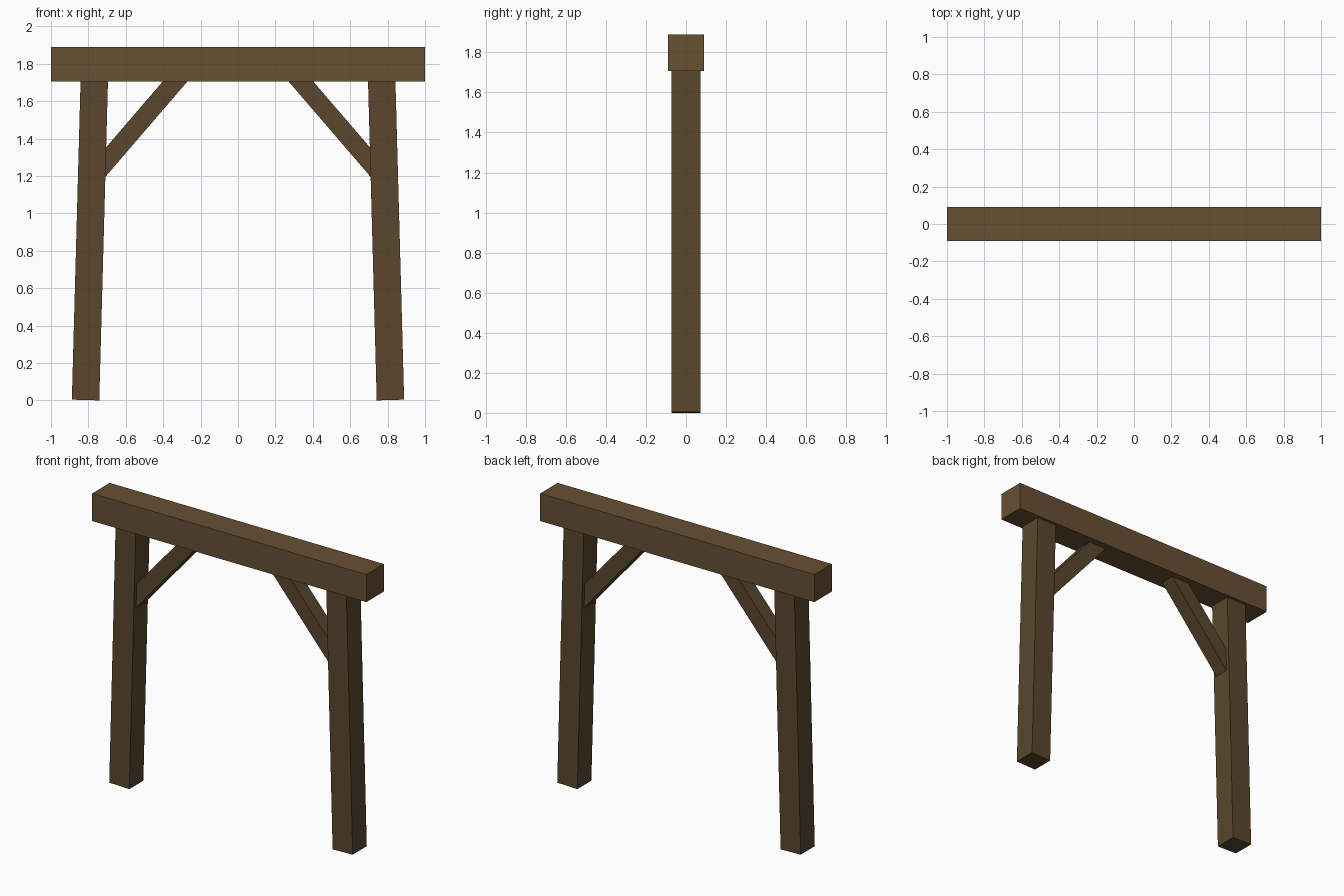
import bpy, bmesh
from mathutils import Vector, Matrix

if "Cube" in bpy.data.objects:
    bpy.data.objects.remove(bpy.data.objects["Cube"])


def material(name, color):
    m = bpy.data.materials.new(name)
    m.diffuse_color = (*color, 1)
    m.use_nodes = True
    m.node_tree.nodes["Principled BSDF"].inputs["Base Color"].default_value = m.diffuse_color
    return m


def timber(name, a, b, width, depth, mat):
    """Square-cut timber from a to b in the XZ plane; width in that plane, depth along Y."""
    a, b = Vector(a), Vector(b)
    d = (b - a).normalized()
    y = Vector((0, 1, 0))
    rot = Matrix((y.cross(d), y, d)).transposed().to_4x4()
    bm = bmesh.new()
    bmesh.ops.create_cube(bm, size=1)
    bmesh.ops.scale(bm, vec=(width, depth, (b - a).length), verts=bm.verts)
    bmesh.ops.transform(bm, matrix=Matrix.Translation((a + b) / 2) @ rot, verts=bm.verts)
    me = bpy.data.meshes.new(name)
    bm.to_mesh(me)
    bm.free()
    me.materials.append(mat)
    ob = bpy.data.objects.new(name, me)
    bpy.context.collection.objects.link(ob)
    return ob


beam_wood = material("beam_wood", (0.135, 0.08, 0.033))
post_wood = material("post_wood", (0.1, 0.062, 0.026))

# Top beam
timber("top_beam", (-1, 0, 1.797), (1, 0, 1.797), 0.182, 0.182, beam_wood)

for side, s in (("left", -1), ("right", 1)):
    # Post leaning inward, top seated in the beam
    timber(side + "_post", (s * 0.815, 0, 0.002), (s * 0.768, 0, 1.725), 0.1465, 0.1465, post_wood)
    # Diagonal brace, both ends let into post and beam
    a, b = Vector((s * 0.708, 0, 1.273)), Vector((s * 0.3355, 0, 1.706))
    ext = (b - a).normalized() * 0.06
    timber(side + "_brace", a - ext, b + ext, 0.1, 0.098, post_wood)
